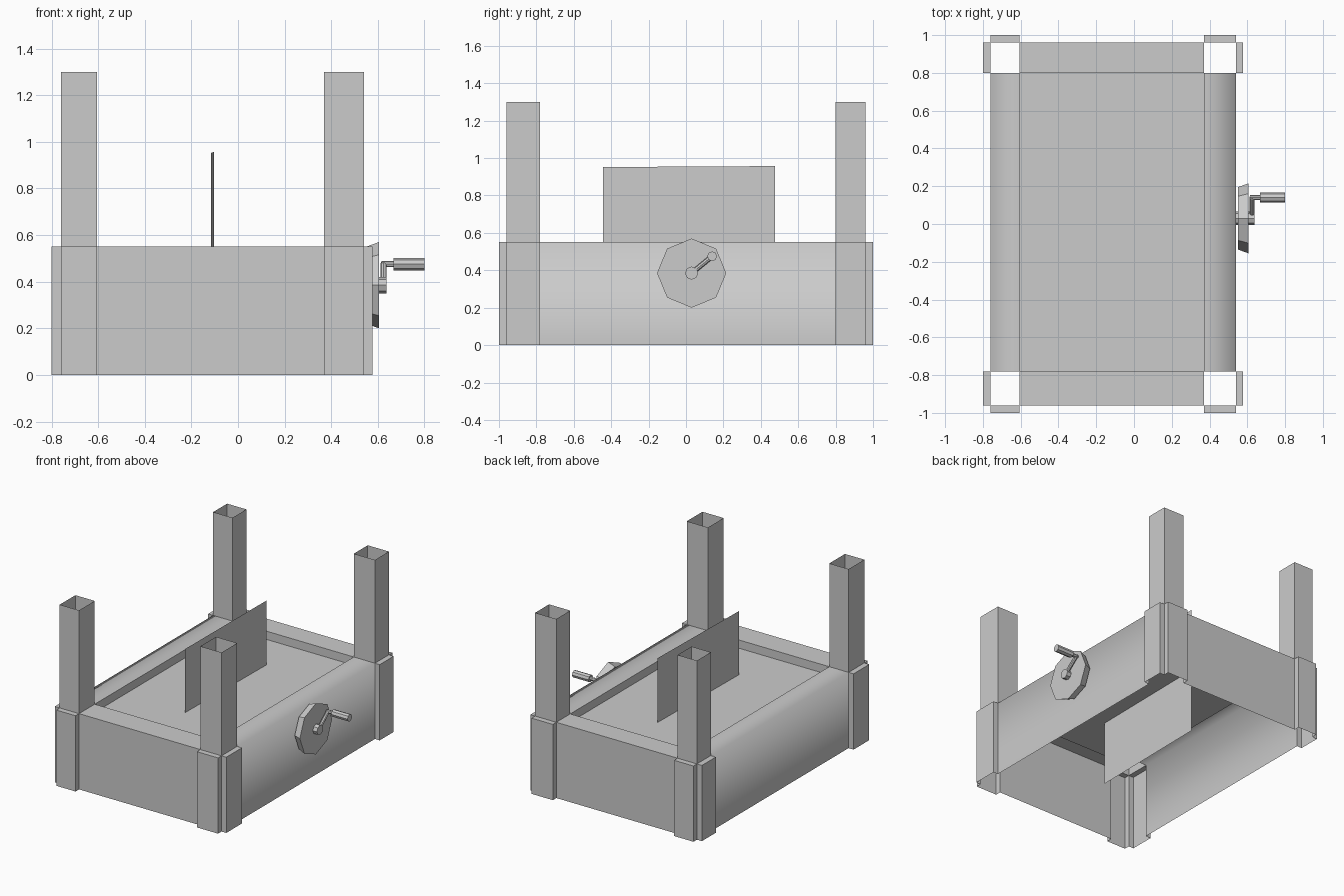
import bpy, bmesh
from mathutils import Vector

if "Cube" in bpy.data.objects:
    bpy.data.objects.remove(bpy.data.objects["Cube"])

XS = [-.80, -.76, -.605, .37, .54, .578]
YS = [-1, -.96, -.78, .80, .96, 1]
RIM, FLOOR, POST_TOP = .55, .49, 1.30
CENTRE = (2, 2)
POSTS = [(i, j) for i in (1, 3) for j in (1, 3)]
PLATES = [(0, 1), (0, 3), (4, 1), (4, 3), (1, 0), (3, 0), (1, 4), (3, 4)]
CELLS = {(i, j) for i in (1, 2, 3) for j in (1, 2, 3)} | set(PLATES)


def quad(bm, pts, smooth=False):
    f = bm.faces.new([bm.verts.new(p) for p in pts])
    f.smooth = smooth


def corners(c):
    (i, j) = c
    return [(XS[i], YS[j]), (XS[i + 1], YS[j]), (XS[i + 1], YS[j + 1]), (XS[i], YS[j + 1])]


def wall(bm, c, side, z0, z1, smooth=False):
    p = corners(c)
    a, b = p[side], p[(side + 1) % 4]
    quad(bm, [(*a, z0), (*b, z0), (*b, z1), (*a, z1)], smooth)


def finish(bm, name):
    bmesh.ops.remove_doubles(bm, verts=bm.verts, dist=1e-5)
    me = bpy.data.meshes.new(name)
    bm.to_mesh(me)
    bm.free()
    ob = bpy.data.objects.new(name, me)
    bpy.context.collection.objects.link(ob)
    return ob


# Open-bottomed body: walls, corner plates, rim, lip and sunken floor
bm = bmesh.new()
STEPS = [(0, -1), (1, 0), (0, 1), (-1, 0)]
for c in sorted(CELLS):
    soft = c in ((1, 2), (3, 2))
    if c not in POSTS:
        z = FLOOR if c == CENTRE else RIM
        quad(bm, [(*p, z) for p in corners(c)], soft)
    for s, (dx, dy) in enumerate(STEPS):
        if (c[0] + dx, c[1] + dy) not in CELLS:
            wall(bm, c, s, 0, RIM, soft)
# lip faces look inwards
p = corners(CENTRE)
for s in range(4):
    a, b = p[s], p[(s + 1) % 4]
    quad(bm, [(*b, FLOOR), (*a, FLOOR), (*a, RIM), (*b, RIM)])
finish(bm, "body")

# Hollow corner posts
for n, c in enumerate(POSTS):
    bm = bmesh.new()
    for s in range(4):
        wall(bm, c, s, RIM, POST_TOP)
    finish(bm, f"post_{n + 1}")

# Upright divider sheet passing through the floor
bm = bmesh.new()
quad(bm, [(-.116, -.445, .02), (-.104, .475, .02), (-.104, .475, .957), (-.116, -.445, .952)])
finish(bm, "divider")


# Crank parts
def rod(name, a, b, r1, r2=None, sides=8, turn=0):
    a, b = Vector(a), Vector(b)
    bm = bmesh.new()
    bmesh.ops.create_cone(bm, cap_ends=True, segments=sides, radius1=r1,
                          radius2=r1 if r2 is None else r2, depth=(b - a).length)
    ob = finish(bm, name)
    ob.location = (a + b) / 2
    ob.rotation_euler = (b - a).to_track_quat('Z', 'Y').to_euler()
    return ob


HUB, GRIP = (.03, .385), (.14, .475)
rod("crank_disc", (.55, *HUB), (.605, *HUB), .165, .185)
rod("crank_hub", (.53, *HUB), (.638, *HUB), .035)
rod("crank_arm", (.625, *HUB), (.625, .145, .479), .013)
rod("handle_pin", (.615, *GRIP), (.675, *GRIP), .013)
rod("handle_grip", (.668, *GRIP), (.80, *GRIP), .026)
